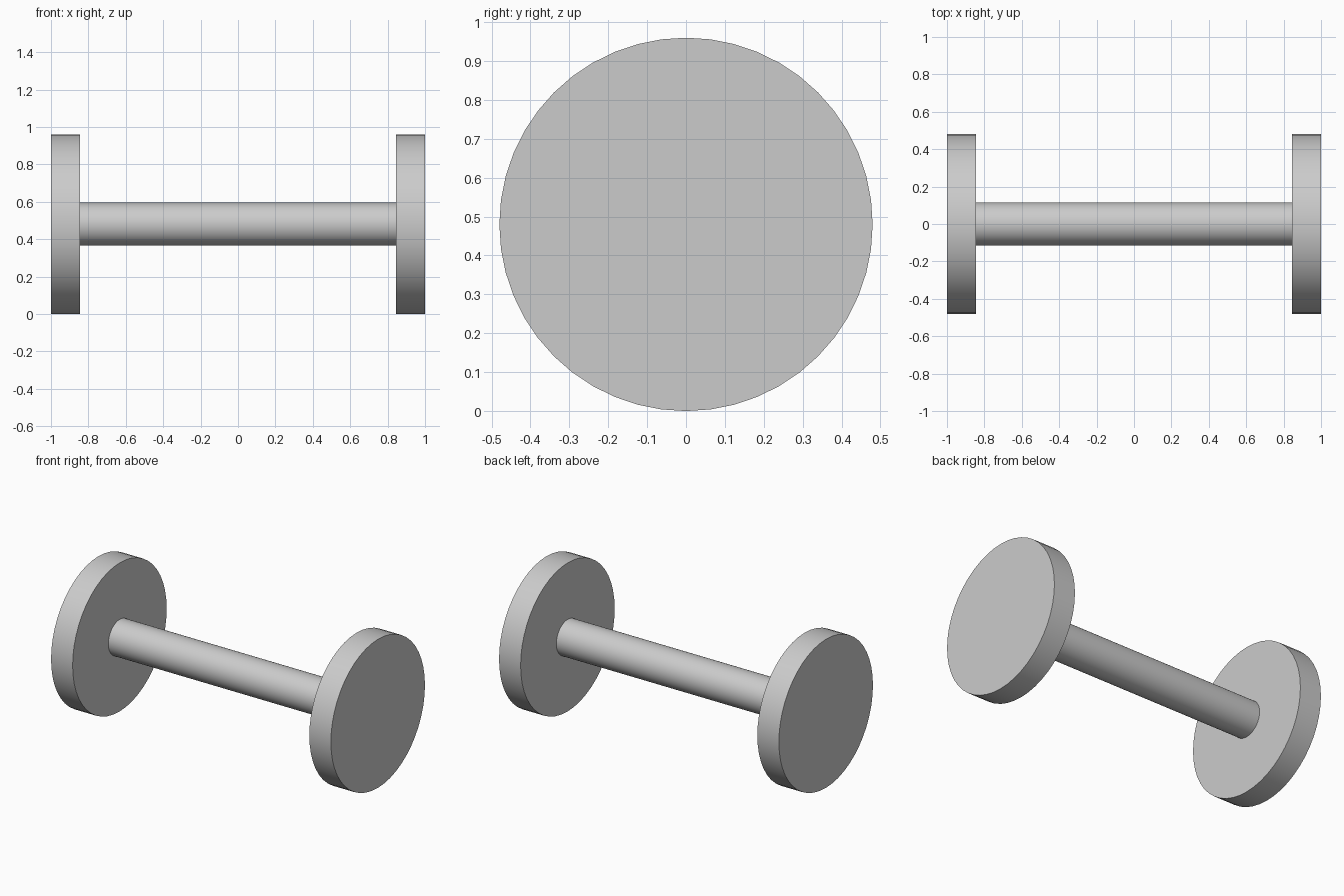
import bpy
import math

cube = bpy.data.objects.get("Cube")
if cube:
    bpy.data.objects.remove(cube, do_unlink=True)

HALF_LENGTH = 1.0
DISC_RADIUS = 0.48
DISC_WIDTH = 0.154
BAR_RADIUS = 0.115

# Single plain grey finish
grey = bpy.data.materials.new("plain_grey")
grey.use_nodes = True
colour = (0.6, 0.6, 0.6, 1)
grey.diffuse_color = colour
grey.node_tree.nodes["Principled BSDF"].inputs["Base Color"].default_value = colour


def round_part(name, radius, length, x):
    """Cylinder lying along x, centred on the axle line."""
    bpy.ops.mesh.primitive_cylinder_add(
        vertices=48, radius=radius, depth=length,
        location=(x, 0, DISC_RADIUS), rotation=(0, math.pi / 2, 0))
    part = bpy.context.object
    part.name = name
    part.data.materials.append(grey)
    bpy.ops.object.shade_smooth_by_angle(angle=math.radians(30))
    return part


# Bar between the inner faces of the discs
round_part("bar", BAR_RADIUS, 2 * (HALF_LENGTH - DISC_WIDTH), 0)

# End discs
for side, sign in (("left", 1), ("right", -1)):
    round_part(side + "_disc", DISC_RADIUS, DISC_WIDTH,
               sign * (HALF_LENGTH - DISC_WIDTH / 2))
